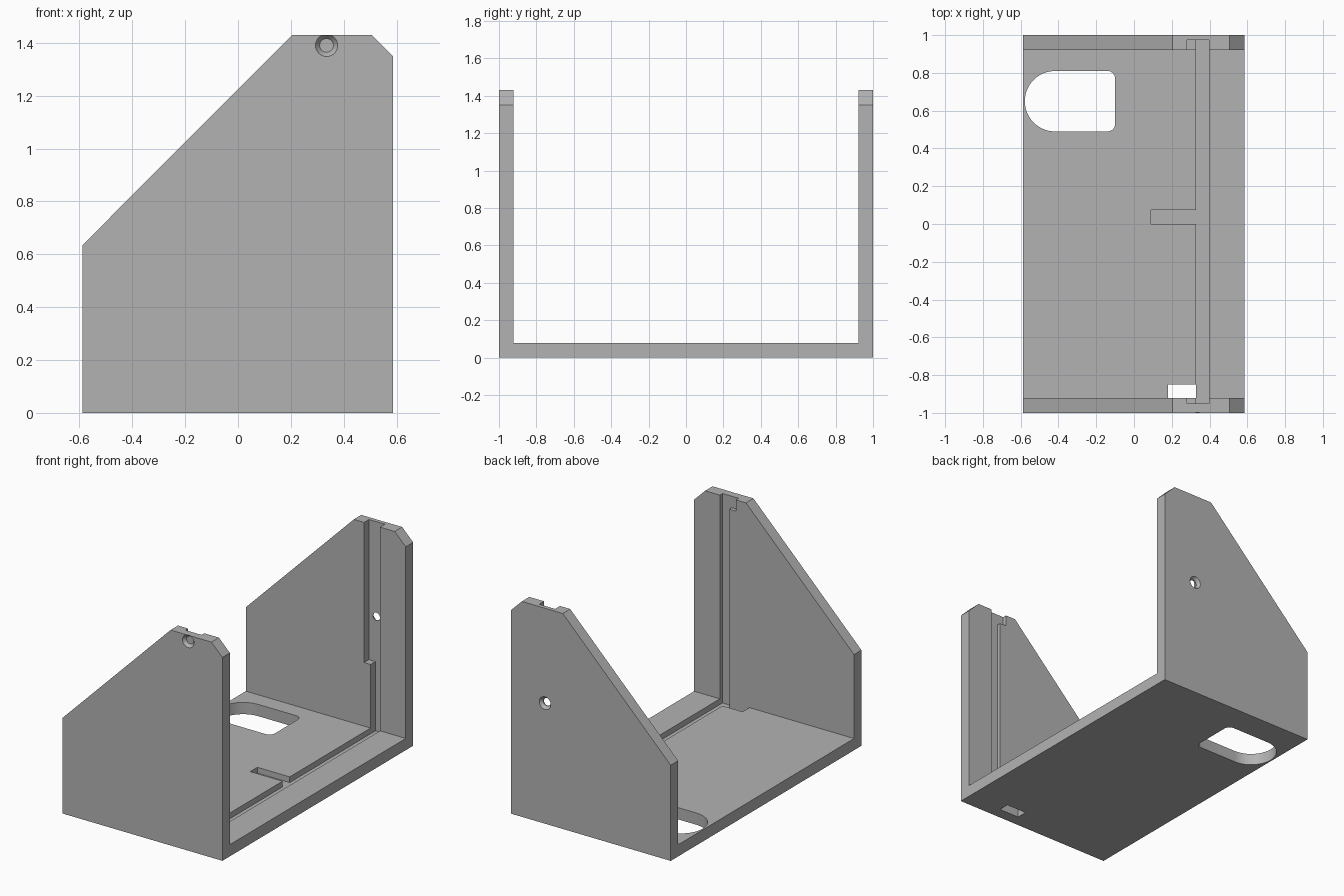
import bpy, bmesh, math
from mathutils import Matrix, Vector

if "Cube" in bpy.data.objects:
    bpy.data.objects.remove(bpy.data.objects["Cube"])

grey = bpy.data.materials.new("plain grey")
grey.use_nodes = True
colour = (0.45, 0.45, 0.45, 1)
grey.diffuse_color = colour
grey.node_tree.nodes["Principled BSDF"].inputs["Base Color"].default_value = colour


def make_object(name, bm):
    bmesh.ops.recalc_face_normals(bm, faces=bm.faces)
    mesh = bpy.data.meshes.new(name)
    bm.to_mesh(mesh)
    bm.free()
    mesh.materials.append(grey)
    obj = bpy.data.objects.new(name, mesh)
    bpy.context.collection.objects.link(obj)
    return obj


def prism(name, points, offset):
    """Extrude a closed outline of 3D points along offset."""
    bm = bmesh.new()
    face = bm.faces.new([bm.verts.new(p) for p in points])
    result = bmesh.ops.extrude_face_region(bm, geom=[face])
    moved = [v for v in result["geom"] if isinstance(v, bmesh.types.BMVert)]
    bmesh.ops.translate(bm, verts=moved, vec=offset)
    return make_object(name, bm)


def box(name, x0, x1, y0, y1, z0, z1):
    outline = [(x0, y0, z0), (x1, y0, z0), (x1, y1, z0), (x0, y1, z0)]
    return prism(name, outline, (0, 0, z1 - z0))


def cone(name, centre, axis, r1, r2, depth):
    """Round cutter starting at centre and running along axis."""
    bm = bmesh.new()
    bmesh.ops.create_cone(bm, cap_ends=True, segments=48, radius1=r1, radius2=r2, depth=depth)
    axis = Vector(axis)
    turn = axis.to_track_quat("Z", "Y").to_matrix().to_4x4()
    bm.transform(Matrix.Translation(Vector(centre) + axis * depth / 2) @ turn)
    return make_object(name, bm)


def arc(cx, cy, r, start, end, steps):
    angles = [math.radians(start + (end - start) * i / steps) for i in range(steps + 1)]
    return [(cx + r * math.cos(a), cy + r * math.sin(a), -0.1) for a in angles]


# U-shaped body: side outline extruded through the depth
outline = [(-0.588, 0), (0.586, 0), (0.586, 1.35), (0.505, 1.43), (0.205, 1.43), (-0.588, 0.635)]
bracket = prism("bracket", [(x, -1, z) for x, z in outline], (0, 2, 0))
floor, inner, groove_z = 0.078, 0.922, 0.04
cutters = [box("inside_space", -1, 1, -inner, inner, floor, 2)]

# Board channel through floor and both walls, with its side recesses
left, right = 0.328, 0.397
cutters += [
    box("board_channel", left, right, -0.95, 0.973, groove_z, 2),
    box("back_wall_recess", 0.28, 0.36, 0.88, 0.973, 0.5, 2),
    box("front_wall_recess", 0.28, 0.36, -0.95, -0.88, 1.355, 2),
    box("floor_recess", 0.09, 0.36, 0, 0.074, groove_z, 0.2),
    box("floor_slot", 0.18, left, -inner, -0.85, -0.1, 0.2),
]

# Large opening with one round end
opening = (arc(-0.418, 0.65, 0.16, 90, 270, 32)
           + arc(-0.14, 0.53, 0.04, 270, 360, 8)
           + arc(-0.14, 0.77, 0.04, 0, 90, 8))
cutters.append(prism("cable_opening", opening, (0, 0, 0.3)))

# Plain corner holes
for y in (0.877, -0.86):
    cutters.append(cone("corner_hole", (0.5, y, -0.1), (0, 0, 1), 0.05, 0.05, 0.3))


def screw_hole(centre, axis):
    """Through hole with a countersink on the outer face."""
    start = Vector(centre) - Vector(axis) * 0.02
    cutters.append(cone("screw_hole", start, axis, 0.026, 0.026, 0.15))
    cutters.append(cone("countersink", start, axis, 0.058, 0.026, 0.04))


screw_hole((-0.05, 0.877, 0), (0, 0, 1))
screw_hole((-0.05, -0.87, 0), (0, 0, 1))
screw_hole((0.335, -1, 1.39), (0, 1, 0))
screw_hole((0.335, 1, 0.8), (0, -1, 0))

# Cut everything out of the body
bpy.context.view_layer.objects.active = bracket
for cutter in cutters:
    cutter.hide_render = True
    mod = bracket.modifiers.new("cut", "BOOLEAN")
    mod.operation = "DIFFERENCE"
    mod.solver = "EXACT"
    mod.object = cutter
    bpy.ops.object.modifier_apply(modifier=mod.name)
    bpy.data.objects.remove(cutter)

bpy.ops.object.select_all(action="DESELECT")
bracket.select_set(True)
bpy.ops.object.shade_smooth_by_angle(angle=math.radians(25))
